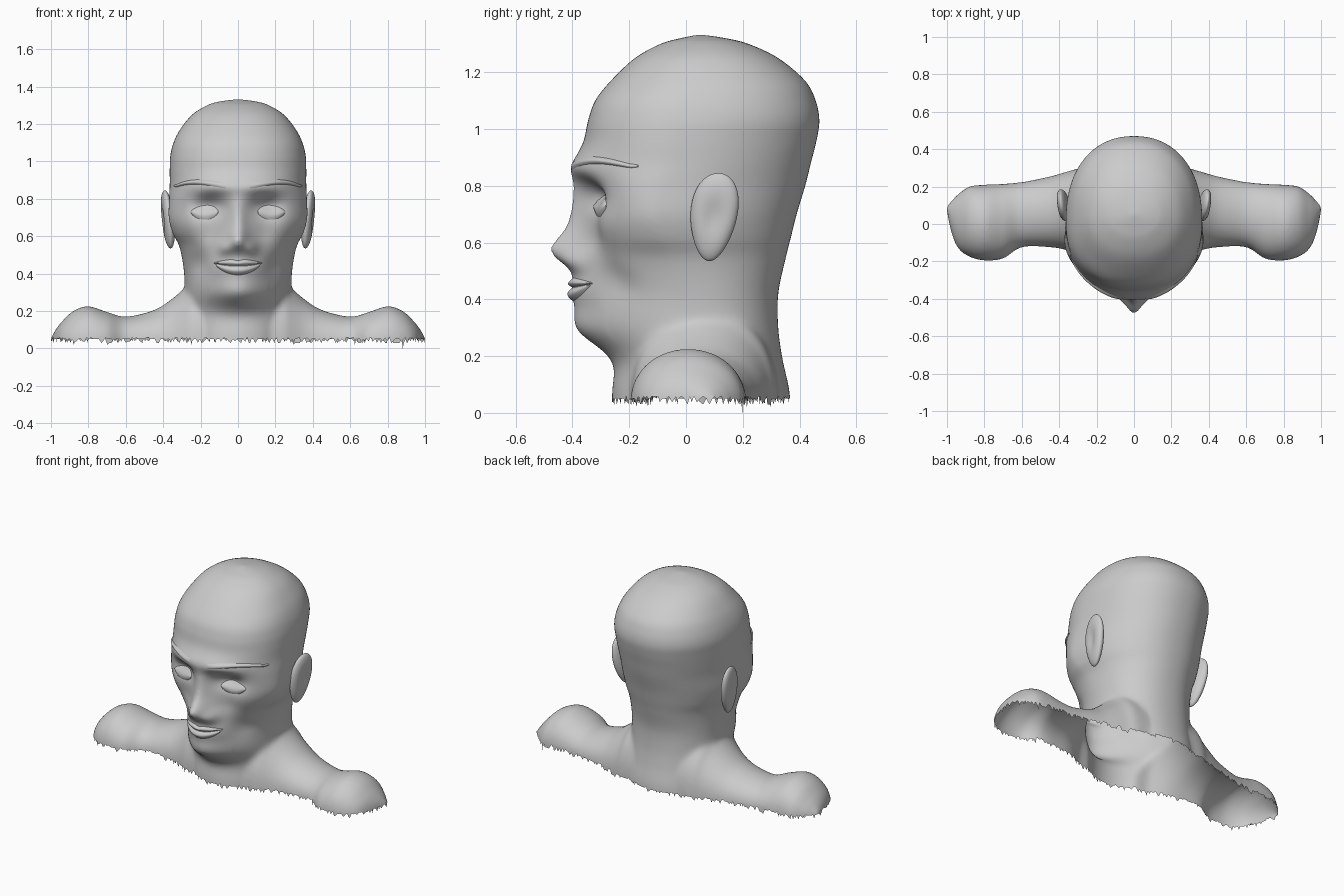
import bpy, bmesh, math, random
from mathutils import Vector
from mathutils.bvhtree import BVHTree

if "Cube" in bpy.data.objects:
    bpy.data.objects.remove(bpy.data.objects["Cube"])

random.seed(4)
skin = bpy.data.materials.new("light_grey")
skin.diffuse_color = (0.6, 0.6, 0.6, 1)
skin.use_nodes = True
skin.node_tree.nodes["Principled BSDF"].inputs["Base Color"].default_value = skin.diffuse_color


def spline(rows, t):
    """Catmull-Rom value of a table of rows at row position t."""
    i = min(int(t), len(rows) - 2)
    f = t - i
    p = [rows[min(max(i + k, 0), len(rows) - 1)] for k in (-1, 0, 1, 2)]
    return [0.5 * (2 * b + (c - a) * f + (2 * a - 5 * b + 4 * c - d) * f * f
                   + (3 * b - a - 3 * c + d) * f ** 3) for a, b, c, d in zip(*p)]


def finish(bm, name):
    bmesh.ops.recalc_face_normals(bm, faces=bm.faces)
    me = bpy.data.meshes.new(name)
    bm.to_mesh(me)
    bm.free()
    me.materials.append(skin)
    me.shade_smooth()
    ob = bpy.data.objects.new(name, me)
    bpy.context.collection.objects.link(ob)
    return ob


def loft(bm, rings):
    """Closed solid through a list of point rings."""
    vs = [[bm.verts.new(p) for p in r] for r in rings]
    n = len(vs[0])
    for a, b in zip(vs, vs[1:]):
        for i in range(n):
            bm.faces.new((a[i], a[(i + 1) % n], b[(i + 1) % n], b[i]))
    bm.faces.new(vs[0][::-1])
    bm.faces.new(vs[-1])


# Head and neck sections: height, half width, front y, back y, widest y, front roundness
HEAD = [(-.06, .295, -.26, .37, .06, 2), (.07, .29, -.26, .365, .06, 2),
        (.19, .285, -.25, .34, .05, 2), (.30, .285, -.29, .325, .04, 2),
        (.42, .29, -.345, .325, .02, 1.9), (.54, .312, -.375, .35, -.03, 1.8),
        (.62, .35, -.375, .37, -.08, 1.7), (.70, .37, -.37, .39, -.1, 1.75),
        (.80, .368, -.385, .42, -.08, 1.9), (.88, .365, -.39, .44, -.03, 2),
        (.96, .365, -.36, .46, 0, 2.2), (1.03, .362, -.345, .47, .03, 2.3),
        (1.10, .345, -.32, .457, .04, 2.3), (1.17, .31, -.265, .42, .05, 2.2),
        (1.25, .245, -.18, .325, .05, 2.1), (1.30, .165, -.09, .22, .05, 2),
        (1.32, .1, -.02, .14, .05, 2), (1.332, .01, .04, .06, .05, 2)]

# Face relief: x, z, spread x, spread z, forward push
RELIEF = [(0, .57, .042, .042, .085), (0, .66, .035, .06, .04), (0, .76, .04, .05, .012),
          (.07, .535, .028, .028, .035), (.15, .765, .06, .04, -.06), (.14, .62, .05, .07, -.025),
          (.12, .86, .12, .03, .02), (0, .43, .11, .05, .045), (0, .30, .12, .06, .095),
          (.2, .45, .04, .05, -.03), (.26, .66, .06, .05, .012)]


def push(x, z):
    return sum(a * math.exp(-((abs(x) - cx) / sx) ** 2 / 2 - ((z - cz) / sz) ** 2 / 2)
               for cx, cz, sx, sz, a in RELIEF)


def power(v, e):
    return math.copysign(abs(v) ** e, v)


bm = bmesh.new()
rings = []
for k in range((len(HEAD) - 1) * 10 + 1):
    z, w, yf, yb, yc, n = spline(HEAD, k / 10)
    ring = []
    for i in range(180):
        a = math.tau * i / 180
        c, s = math.cos(a), math.sin(a)
        e = 2 / n if c > 0 else 2 / 2.2
        x, y = w * power(s, e), yc - power(c, e) * ((yc - yf) if c > 0 else (yb - yc))
        if c > 0:
            y -= push(x, z) * min(1, c * 3)
        ring.append((x, y, z))
    rings.append(ring)
loft(bm, rings)

# Shoulder sections: x, top height, front y, back y
ARM = [(.1, .40, -.20, .33), (.24, .37, -.19, .32), (.29, .32, -.17, .30), (.36, .26, -.14, .28),
       (.45, .205, -.125, .255), (.6, .17, -.125, .225), (.7, .195, -.185, .215),
       (.8, .225, -.195, .21), (.88, .2, -.175, .2), (.94, .145, -.13, .16),
       (.975, .1, -.05, .125), (1.0, .055, .06, .1)]
for side in (1, -1):
    rings = []
    for k in range((len(ARM) - 1) * 6 + 1):
        x, top, yf, yb = spline(ARM, k / 6)
        mid, half = (yf + yb) / 2, (yb - yf) / 2
        ring = [(side * x, mid + half * math.cos(math.pi * i / 40),
                 .03 + (top - .03) * math.sin(math.pi * i / 40) ** .9) for i in range(41)]
        rings.append(ring + [(side * x, mid - half, -.06), (side * x, mid + half, -.06)])
    loft(bm, rings)

# Fuse head, neck and shoulders into one skin
blank = finish(bm, "bust_blank")
mod = blank.modifiers.new("fuse", 'REMESH')
mod.mode, mod.voxel_size = 'VOXEL', .011
dg = bpy.context.evaluated_depsgraph_get()
bm = bmesh.new()
bm.from_mesh(bpy.data.meshes.new_from_object(blank.evaluated_get(dg)))
bpy.data.objects.remove(blank)
for k in range(14):
    seam = [v for v in bm.verts if k < 1 or (v.co.z < .42 and .15 < abs(v.co.x) < .6 and v.co.y > -.28)]
    bmesh.ops.smooth_vert(bm, verts=seam, factor=.5, use_axis_x=True, use_axis_y=True, use_axis_z=True)

# Open, ragged lower edge
bmesh.ops.bisect_plane(bm, geom=bm.verts[:] + bm.edges[:] + bm.faces[:], plane_co=(0, 0, .05),
                       plane_no=(0, 0, 1), clear_inner=True)
for v in bm.verts:
    if v.is_boundary:
        v.co.z += random.choice((0, 0, 0, .008, -.012, -.02))
edge = [v for v in bm.verts if v.is_boundary]
for x, y in ((.88, .2), (-.88, -.17), (.3, .3), (-.25, -.2), (.62, -.14), (-.7, .21)):
    tip = min(edge, key=lambda v: (v.co.x - x) ** 2 + (v.co.y - y) ** 2)
    tip.co.z = 0 if x == .88 else .02
tree = BVHTree.FromBMesh(bm)
finish(bm, "head_neck_and_shoulders")


def drape(name, outline, a0, a1, lift):
    """Raised patch on the face; outline(u) gives lower and upper height."""
    bm, cols = bmesh.new(), []
    for i in range(29):
        u = i / 28
        a = math.radians(a0 + (a1 - a0) * u)
        d = Vector((math.sin(a), -math.cos(a), 0))
        lo, hi = outline(u)
        col = []
        for j in range(9):
            v = j / 8
            z = lo + (hi - lo) * v
            hit = tree.ray_cast(Vector((0, 0, z)), d)[0]
            bulge = lift * math.sin(math.pi * v) * math.sin(math.pi * min(max(u, .03), .97)) ** .5
            col.append(bm.verts.new(hit + d * (bulge + .001)))
        cols.append(col)
    for a, b in zip(cols, cols[1:]):
        for j in range(8):
            bm.faces.new((a[j], b[j], b[j + 1], a[j + 1]))
    return finish(bm, name)


def eye(u):
    h = math.sin(math.pi * u) ** .6
    return .73 - .04 * h - .001, .73 + .035 * h + .001


def brow(u):
    mid = .87 + .02 * math.sin(math.pi * min(1, u * 1.1))
    h = .013 * (1 - u) ** .5 + .003
    return mid - h, mid + h


def upper_lip(u):
    s = math.sin(math.pi * u)
    cupid = .008 * math.exp(-((u - .5) / .07) ** 2)
    return .455 - .012 * s, .459 + .018 * s - cupid


def lower_lip(u):
    s = math.sin(math.pi * u)
    return .451 - .058 * s ** .8, .454 - .014 * s


drape("upper_lip", upper_lip, -21, 21, .014)
drape("lower_lip", lower_lip, -20, 20, .016)

for side, label in ((1, "left"), (-1, "right")):
    drape(label + "_eye", eye, side * 18, side * 42, .018)
    drape(label + "_eyebrow", brow, side * 9, side * 64, .009)

    # Ear: flattened shell with a dished outer face and a narrow lobe
    bm = bmesh.new()
    bmesh.ops.create_uvsphere(bm, u_segments=32, v_segments=24, radius=1)
    for v in bm.verts:
        x, y, z = v.co
        r2 = y * y + z * z
        if x > 0:
            x -= .5 * math.exp(-r2 * 5)
        y *= 1 + .2 * z
        x, y, z = x * .035, y * .082, z * .155
        v.co = (side * (.376 + x + .12 * y + .1 * z), .098 + y + .1 * z, .69 + z)
    finish(bm, label + "_ear")
